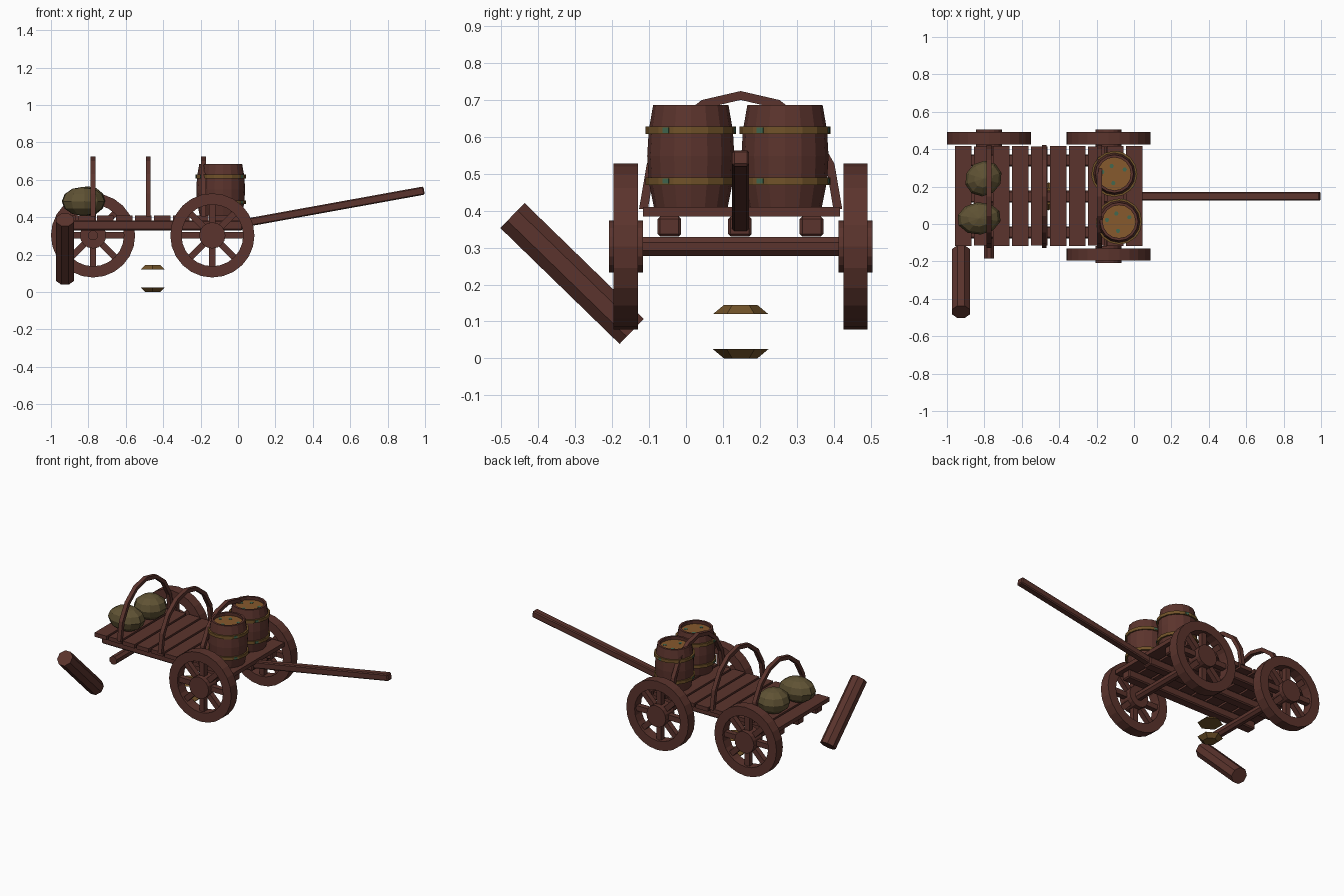
import bpy, bmesh, math
from mathutils import Vector, Matrix

if "Cube" in bpy.data.objects:
    bpy.data.objects.remove(bpy.data.objects["Cube"])


def material(name, rgb):
    m = bpy.data.materials.new(name)
    m.use_nodes = True
    m.diffuse_color = (*rgb, 1)
    m.node_tree.nodes["Principled BSDF"].inputs["Base Color"].default_value = (*rgb, 1)
    return m


WOOD = material("red_brown_wood", (0.105, 0.034, 0.026))
BRASS = material("aged_brass", (0.165, 0.085, 0.022))
LID = material("barrel_lid_brown", (0.24, 0.10, 0.026))
PATINA = material("green_patina", (0.055, 0.14, 0.08))
SACK = material("sackcloth", (0.115, 0.085, 0.034))

MID = 0.148        # centre line of the wagon in y
DECK = 0.41        # top of the deck
AXLE_Z = 0.303
FRONT_X, REAR_X = -0.137, -0.775
ALONG_Y = Matrix.Rotation(math.pi / 2, 4, 'X')


def finish(bm, name, mat, matrix=Matrix()):
    bmesh.ops.recalc_face_normals(bm, faces=bm.faces)
    mesh = bpy.data.meshes.new(name)
    bm.to_mesh(mesh)
    bm.free()
    mesh.materials.append(mat)
    ob = bpy.data.objects.new(name, mesh)
    ob.matrix_world = matrix
    bpy.context.collection.objects.link(ob)
    return ob


def box(name, centre, size, mat=WOOD, bevel=0.0, turn=Matrix()):
    bm = bmesh.new()
    bmesh.ops.create_cube(bm, size=1, matrix=Matrix.Diagonal((*size, 1)))
    if bevel:
        bmesh.ops.bevel(bm, geom=bm.edges[:], offset=bevel, segments=1, affect='EDGES')
    return finish(bm, name, mat, Matrix.Translation(centre) @ turn)


def lathe(name, profile, sides, mat, matrix, closed=False):
    """Revolve (radius, height) points around z; closed joins last to first."""
    bm = bmesh.new()
    rings = []
    for r, z in profile:
        rings.append([bm.verts.new((r * math.cos(a), r * math.sin(a), z))
                      for a in (math.tau * i / sides for i in range(sides))])
    pairs = list(zip(rings, rings[1:]))
    if closed:
        pairs.append((rings[-1], rings[0]))
    for low, high in pairs:
        for i in range(sides):
            j = (i + 1) % sides
            bm.faces.new((low[i], low[j], high[j], high[i]))
    if not closed:
        bm.faces.new(rings[0])
        bm.faces.new(rings[-1])
    return finish(bm, name, mat, matrix)


def rod(name, a, b, radius, sides, mat=WOOD):
    a, b = Vector(a), Vector(b)
    turn = (b - a).to_track_quat('Z', 'Y').to_matrix().to_4x4()
    turn = turn @ Matrix.Rotation(math.pi / sides, 4, 'Z')
    return lathe(name, [(radius, 0), (radius, (b - a).length)], sides, mat,
                 Matrix.Translation(a) @ turn)


# Deck planks and the beams beneath them
for i in range(10):
    length = 0.534 - 0.006 * (i % 3 == 1)
    box(f"deck_plank_{i + 1}", (-0.914 + 0.1016 * i, 0.15, DECK - 0.013),
        (0.088, length, 0.026))
for label, y in (("right", -0.045), ("middle", 0.146), ("left", 0.34)):
    box(f"deck_beam_{label}", (-0.455, y, 0.357), (0.96, 0.064, 0.054), bevel=0.007)

# Draw pole rising ahead of the wagon
start, end = Vector((0.0, MID, 0.363)), Vector((0.995, MID, 0.543))
box("draw_pole", (start + end) / 2, ((end - start).length, 0.046, 0.044), bevel=0.006,
    turn=Matrix.Rotation(-math.atan2(end.z - start.z, end.x - start.x), 4, 'Y'))

# Axles: the rear one has a bare end
rod("front_axle", (FRONT_X, -0.18, AXLE_Z), (FRONT_X, 0.48, AXLE_Z), 0.028, 8)
rod("rear_axle", (REAR_X, -0.185, AXLE_Z), (REAR_X, 0.48, AXLE_Z), 0.028, 8)


def wheel(label, x, y):
    place = Matrix.Translation((x, y, AXLE_Z)) @ ALONG_Y
    lathe(f"{label}_wheel_rim", [(0.225, -0.033), (0.225, 0.033),
                                 (0.165, 0.033), (0.165, -0.033)], 24, WOOD, place, True)
    lathe(f"{label}_wheel_hub", [(0.07, -0.046), (0.07, 0.046)], 16, WOOD, place)
    for k in range(8):
        turn = Matrix.Rotation(math.tau * k / 8, 4, 'Y')
        box(f"{label}_wheel_spoke_{k + 1}",
            Vector((x, y, AXLE_Z)) + turn @ Vector((0.12, 0, 0)),
            (0.12, 0.034, 0.034), turn=turn)


wheel("front_right", FRONT_X, -0.163)
wheel("front_left", FRONT_X, 0.459)
wheel("rear_left", REAR_X, 0.459)

# Bent hoops over the deck: square section swept around half an ellipse
for n, x in enumerate((REAR_X, -0.48, -0.185)):
    bm = bmesh.new()
    rings = []
    for k in range(9):
        a = math.pi * k / 8
        ring = []
        for dx, dr in ((-1, -1), (1, -1), (1, 1), (-1, 1)):
            ring.append(bm.verts.new((x + 0.013 * dx,
                                      MID + (0.263 + 0.012 * dr) * math.cos(a),
                                      DECK - 0.005 + (0.307 + 0.012 * dr) * math.sin(a))))
        rings.append(ring)
    for p, q in zip(rings, rings[1:]):
        for i in range(4):
            j = (i + 1) % 4
            bm.faces.new((p[i], p[j], q[j], q[i]))
    bm.faces.new(rings[0])
    bm.faces.new(rings[-1])
    finish(bm, f"hoop_{n + 1}", WOOD)

# Barrels with sunken lids, hoops and patches of patina
for label, x, y in (("right", -0.08, 0.013), ("left", -0.105, 0.268)):
    place = Matrix.Translation((x, y, DECK))
    lathe(f"{label}_barrel", [(0.1, 0), (0.114, 0.07), (0.118, 0.138), (0.114, 0.207),
                              (0.102, 0.276), (0.088, 0.276), (0.09, 0.25)],
          16, WOOD, place)
    lathe(f"{label}_barrel_lid", [(0.088, 0.25), (0.088, 0.256)], 16, LID, place)
    for k, z in enumerate((0.07, 0.208)):
        lathe(f"{label}_barrel_band_{k + 1}",
              [(0.123, z - 0.01), (0.123, z + 0.01), (0.108, z + 0.01), (0.108, z - 0.01)],
              16, BRASS, place, True)
        for m in range(3):
            a = math.tau * (m * 5 + 14.5) / 16
            turn = Matrix.Rotation(a, 4, 'Z')
            box(f"{label}_band_patina_{k + 1}_{m + 1}",
                Vector((x, y, DECK + z)) + turn @ Vector((0.12, 0, 0)),
                (0.006, 0.02, 0.014), PATINA, turn=turn)
    for k, (r, a) in enumerate(((0.06, 0.4), (0.045, 1.9), (0.065, 3.0), (0.05, 4.6))):
        spot = place @ Matrix.Translation((r * math.cos(a), r * math.sin(a), 0.255))
        lathe(f"{label}_lid_patina_{k + 1}", [(0.012, 0), (0.012, 0.003)], 6, PATINA, spot)

# Squashed sacks at the back of the deck
for label, spot, size, angle in (
        ("right", (-0.828, 0.03, 0.485), (0.118, 0.087, 0.078), 0.1),
        ("left", (-0.805, 0.243, 0.487), (0.102, 0.092, 0.079), 0.6)):
    bm = bmesh.new()
    bmesh.ops.create_uvsphere(bm, u_segments=10, v_segments=6, radius=1)
    bmesh.ops.scale(bm, vec=size, verts=bm.verts)
    finish(bm, f"{label}_sack", SACK,
           Matrix.Translation(spot) @ Matrix.Rotation(angle, 4, 'Z'))

# Loose log leaning beside the wagon
rod("loose_log", (-0.925, -0.47, 0.387), (-0.925, -0.147, 0.073), 0.051, 8)

# Lantern cap and base below the deck
hexagon = Matrix.Rotation(math.pi / 2, 4, 'Z')
lathe("lantern_cap", [(0.075, 0), (0.045, 0.025)], 6, BRASS,
      Matrix.Translation((-0.456, MID, 0.12)) @ hexagon)
lathe("lantern_base", [(0.045, 0), (0.075, 0.025)], 6, BRASS,
      Matrix.Translation((-0.456, MID, 0)) @ hexagon)
